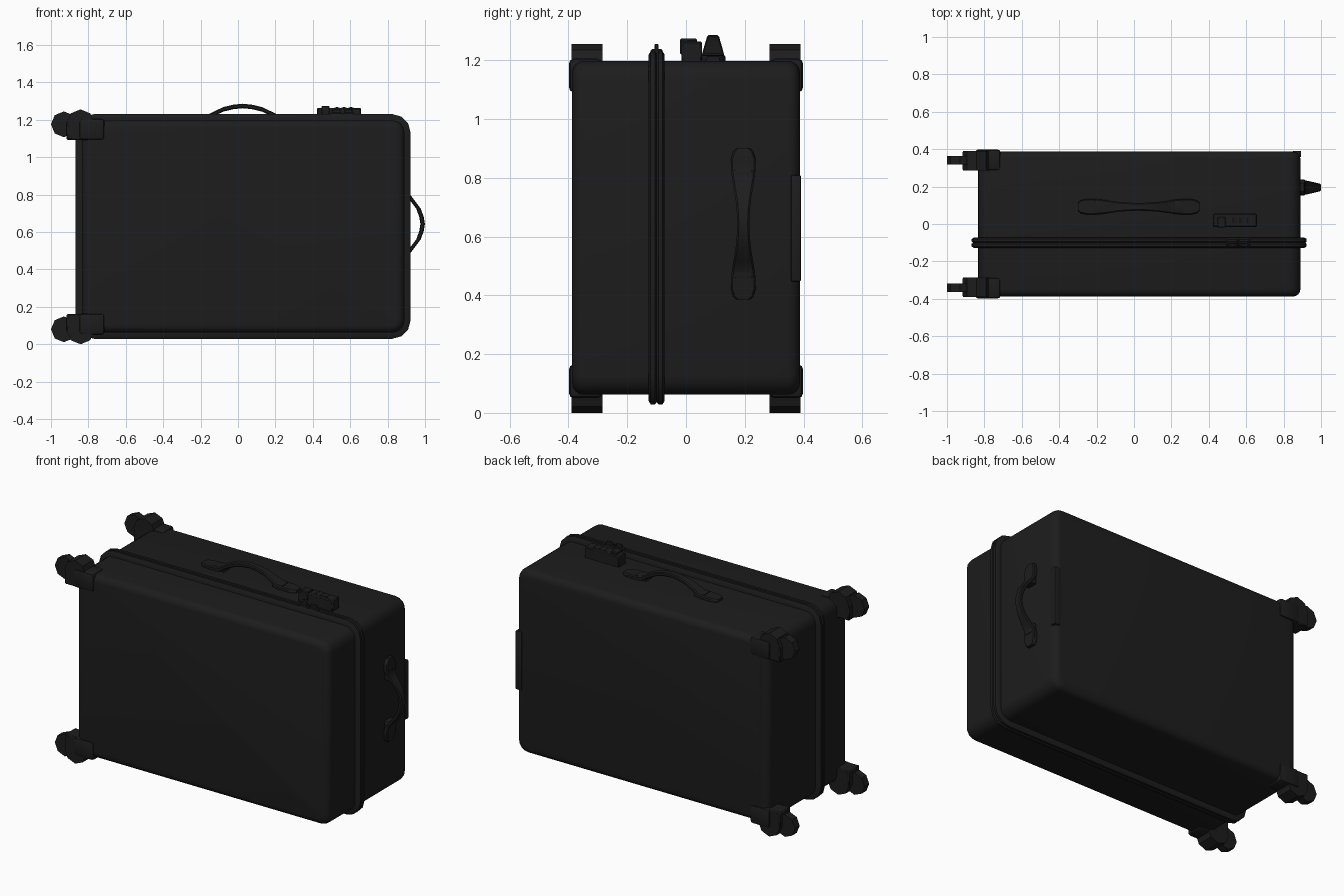
import bpy, bmesh, math
from mathutils import Matrix, Vector

if "Cube" in bpy.data.objects:
    bpy.data.objects.remove(bpy.data.objects["Cube"])

mat = bpy.data.materials.new("black_shell")
mat.diffuse_color = (0.012, 0.012, 0.012, 1)
mat.use_nodes = True
mat.node_tree.nodes["Principled BSDF"].inputs["Base Color"].default_value = mat.diffuse_color


def finish(name, bm, smooth=None):
    bmesh.ops.recalc_face_normals(bm, faces=bm.faces)
    me = bpy.data.meshes.new(name)
    bm.to_mesh(me)
    bm.free()
    me.materials.append(mat)
    ob = bpy.data.objects.new(name, me)
    bpy.context.collection.objects.link(ob)
    if smooth:
        bpy.ops.object.select_all(action='DESELECT')
        ob.select_set(True)
        bpy.context.view_layer.objects.active = ob
        bpy.ops.object.shade_smooth_by_angle(angle=math.radians(smooth))
    return ob


def skin(name, rings, closed=False, smooth=40):
    """Join equal-length point rings into a tube, capped or closed on itself."""
    bm = bmesh.new()
    vs = [[bm.verts.new(p) for p in r] for r in rings]
    n = len(vs[0])
    pairs = list(zip(vs, vs[1:])) + ([(vs[-1], vs[0])] if closed else [])
    for a, b in pairs:
        for i in range(n):
            j = (i + 1) % n
            bm.faces.new((a[i], a[j], b[j], b[i]))
    if not closed:
        bm.faces.new(vs[0])
        bm.faces.new(vs[-1])
    return finish(name, bm, smooth)


X0, X1, Z0, Z1 = -0.835, 0.89, 0.062, 1.198


def outline(y, out, r, seg):
    """Rounded rectangle of the case seen from the front, grown by out."""
    pts = []
    for k, (sx, sz) in enumerate([(1, 1), (-1, 1), (-1, -1), (1, -1)]):
        cx = X1 + out - r if sx > 0 else X0 - out + r
        cz = Z1 + out - r if sz > 0 else Z0 - out + r
        for i in range(seg + 1):
            a = math.pi / 2 * (k + i / seg)
            pts.append((cx + r * math.cos(a), y, cz + r * math.sin(a)))
    return pts


def box(name, x, y, z, bevel=0.0, seg=2):
    bm = bmesh.new()
    size = [b - a for a, b in (x, y, z)]
    mid = [(a + b) / 2 for a, b in (x, y, z)]
    bmesh.ops.create_cube(bm, size=1, matrix=Matrix.Translation(mid) @ Matrix.Diagonal((*size, 1)))
    if bevel:
        bmesh.ops.bevel(bm, geom=bm.edges[:], offset=bevel, segments=seg, profile=0.5, affect='EDGES')
    return finish(name, bm, 40 if bevel else None)


def disc(name, c, r, width, sides=8):
    """Low-sided cylinder with its axis along y."""
    bm = bmesh.new()
    bmesh.ops.create_cone(bm, cap_ends=True, segments=sides, radius1=r, radius2=r, depth=width,
                          matrix=Matrix.Translation(c) @ Matrix.Rotation(math.pi / 2, 4, 'X'))
    return finish(name, bm)


# main shell: rounded outline lofted front to back with soft rims
B = 0.04
rim = [math.pi / 2 * i / 4 for i in range(5)]
half = [(-0.388 + B * (1 - math.cos(a)), -B * (1 - math.sin(a))) for a in rim]
prof = half + [(-y, o) for y, o in reversed(half)]
skin("shell", [outline(y, o, 0.065 + o * 0.6, 4) for y, o in prof])

# raised closing frame with a centre groove
frame = [(-0.127, -0.005), (-0.127, 0.022), (-0.12, 0.033), (-0.106, 0.033), (-0.1, 0.026),
         (-0.094, 0.033), (-0.08, 0.033), (-0.073, 0.022), (-0.073, -0.005)]
skin("closing_frame", [outline(y, o, 0.1, 3) for y, o in frame], closed=True, smooth=30)

# carry handles: strap that is wide at the pads and narrow at the grip
STRAP = [(-1, 0.016, 0.022), (-0.96, 0.018, 0.034), (-0.86, 0.02, 0.042), (-0.72, 0.021, 0.042),
         (-0.6, 0.026, 0.038), (-0.5, 0.042, 0.034), (-0.32, 0.07, 0.026), (-0.15, 0.083, 0.022)]
STRAP += [(0, 0.088, 0.021)] + [(-s, h, w) for s, h, w in reversed(STRAP)]


def handle(name, length, scale, place):
    rings = []
    for s, h, w in STRAP:
        h *= scale
        t = 0.024 if h > 0.03 else h + 0.005
        e = 0.006
        sec = [(-w, h - t + e), (-w, h - e), (-w + e, h), (w - e, h),
               (w, h - e), (w, h - t + e), (w - e, h - t), (-w + e, h - t)]
        rings.append([place(s * length, u, v) for u, v in sec])
    skin(name, rings)


handle("top_handle", 0.325, 1.0, lambda s, u, v: (0.025 + s, 0.092 + u, Z1 + v))
handle("side_handle", 0.2575, 1.24, lambda s, u, v: (X1 + v, 0.195 + u, 0.643 + s))

# handle mounts
for i, s in enumerate((-1, 1)):
    x, z = 0.025 + s * 0.2, 0.643 + s * 0.155
    box(f"top_handle_mount_{i}", (x - 0.035, x + 0.035), (0.06, 0.124), (1.19, 1.224), 0.006)
    box(f"side_handle_mount_{i}", (0.88, 0.92), (0.163, 0.227), (z - 0.03, z + 0.03), 0.006)

# combination lock with dials and release button
box("lock_body", (0.422, 0.657), (-0.016, 0.055), (1.19, 1.264), 0.005, 1)
box("lock_button", (0.446, 0.49), (-0.02, 0.037), (1.22, 1.274), 0.004, 1)
for i in range(3):
    disc(f"lock_dial_{i}", (0.53 + i * 0.037, 0.02, 1.242), 0.027, 0.03, 10).rotation_euler = (0, 0, 0)

# zip or latch tabs on the frame
for i, x in enumerate((0.525, 0.59)):
    box(f"latch_base_{i}", (x - 0.03, x + 0.03), (-0.12, -0.08), (1.21, 1.238), 0.004, 1)
    box(f"latch_tab_{i}", (x - 0.022, x + 0.022), (-0.107, -0.093), (1.22, 1.256), 0.003, 1)

# folded pull handle at the back edge
box("pull_handle_grip", (0.85, 0.894), (0.357, 0.391), (0.447, 0.81), 0.005)

# four corner wheel units
for sy, side in ((-1, "front"), (1, "back")):
    for top, level in ((False, "lower"), (True, "upper")):
        tag = f"{side}_{level}"

        def yr(a, b):
            return tuple(sorted((sy * a, sy * b)))

        def zr(a, b):
            return (1.256 - b, 1.256 - a) if top else (a, b)

        def zc(a):
            return 1.256 - a if top else a

        box(f"corner_guard_{tag}", (-0.85, -0.713), yr(0.285, 0.399), zr(0.05, 0.165), 0.018)
        box(f"wheel_bracket_{tag}", (-0.916, -0.82), yr(0.285, 0.39), zr(0.065, 0.163), 0.006, 1)
        disc(f"wheel_housing_{tag}", (-0.842, sy * 0.3375, zc(0.073)), 0.073, 0.105)
        disc(f"wheel_{tag}", (-0.931, sy * 0.34, zc(0.08)), 0.069, 0.046)
